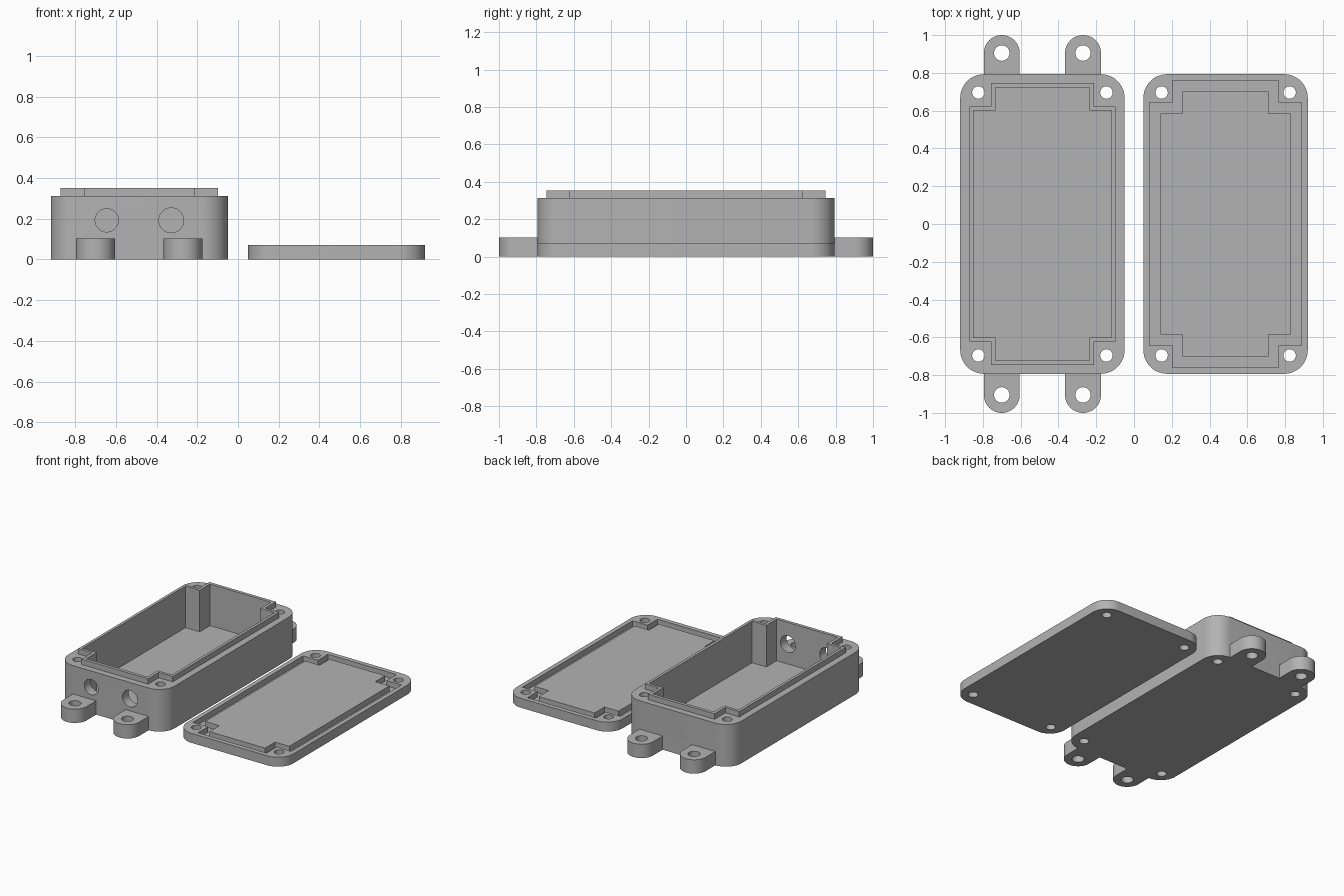
import bpy, bmesh, math
from mathutils import Matrix

if "Cube" in bpy.data.objects:
    bpy.data.objects.remove(bpy.data.objects["Cube"], do_unlink=True)

GREY = (0.45, 0.45, 0.45, 1)
plastic = bpy.data.materials.new("grey plastic")
plastic.use_nodes = True
plastic.diffuse_color = GREY
plastic.node_tree.nodes["Principled BSDF"].inputs["Base Color"].default_value = GREY

CX = 0.485                    # distance of each half from the centre line
HX, HY, RADIUS = 0.435, 0.793, 0.125
BOX_TOP, LIP_TOP, LID_TOP = 0.312, 0.352, 0.07
FLOOR, GROOVE_Z = 0.045, 0.03
SCREW_X, SCREW_Y, SCREW_R = 0.339, 0.696, 0.033


def add_object(name, bm):
    bmesh.ops.recalc_face_normals(bm, faces=bm.faces)
    mesh = bpy.data.meshes.new(name)
    bm.to_mesh(mesh)
    bm.free()
    mesh.materials.append(plastic)
    obj = bpy.data.objects.new(name, mesh)
    bpy.context.collection.objects.link(obj)
    return obj


def prism(name, outline, z0, z1):
    bm = bmesh.new()
    face = bm.faces.new([bm.verts.new((x, y, z0)) for x, y in outline])
    top = bmesh.ops.extrude_face_region(bm, geom=[face])["geom"]
    moved = [v for v in top if isinstance(v, bmesh.types.BMVert)]
    bmesh.ops.translate(bm, verts=moved, vec=(0, 0, z1 - z0))
    return add_object(name, bm)


def arc(x, y, r, start, sweep, steps):
    angles = [math.radians(start + sweep * i / steps) for i in range(steps + 1)]
    return [(x + r * math.cos(a), y + r * math.sin(a)) for a in angles]


def rounded(cx):
    pts = []
    for i, (sx, sy) in enumerate([(1, 1), (-1, 1), (-1, -1), (1, -1)]):
        pts += arc(cx + sx * (HX - RADIUS), sy * (HY - RADIUS), RADIUS, 90 * i, 90, 12)
    return pts


def notched(cx, hx, hy, nx, ny):
    """Rectangle with a square notch at each corner."""
    quarter = [(hx, ny), (nx, ny), (nx, hy)]
    pts = []
    for sx, sy in [(1, 1), (-1, 1), (-1, -1), (1, -1)]:
        corner = quarter if sx * sy > 0 else quarter[::-1]
        pts += [(cx + sx * x, sy * y) for x, y in corner]
    return pts


def rod(x, y, z, r, length, along_y=False):
    bm = bmesh.new()
    turn = Matrix.Rotation(math.pi / 2, 4, "X") if along_y else Matrix()
    bmesh.ops.create_cone(bm, cap_ends=True, segments=40, radius1=r, radius2=r,
                          depth=length, matrix=Matrix.Translation((x, y, z)) @ turn)
    return add_object("cutter", bm)


def combine(target, tool, operation):
    mod = target.modifiers.new("combine", "BOOLEAN")
    mod.operation, mod.object, mod.solver = operation, tool, "EXACT"
    bpy.context.view_layer.objects.active = target
    bpy.ops.object.modifier_apply(modifier=mod.name)
    bpy.data.objects.remove(tool, do_unlink=True)


def drill_corners(target, cx):
    for sx in (-1, 1):
        for sy in (-1, 1):
            combine(target, rod(cx + sx * SCREW_X, sy * SCREW_Y, 0.2, SCREW_R, 1), "DIFFERENCE")


# Box body with raised sealing lip
box = prism("enclosure_box", rounded(-CX), 0, BOX_TOP)
combine(box, prism("lip", notched(-CX, 0.386, 0.746, 0.272, 0.622), 0.1, LIP_TOP), "UNION")

# Mounting tabs with rounded ends
for tx in (-0.215, 0.215):
    for sy in (-1, 1):
        x, r = tx - CX, 0.095
        end = arc(x, sy * (1 - r), r, 0, sy * 180, 24)
        outline = [(x + r, sy * 0.76)] + end + [(x - r, sy * 0.76)]
        combine(box, prism("tab", outline, 0, 0.102), "UNION")
        combine(box, rod(x, sy * 0.905, 0.05, 0.041, 0.4), "DIFFERENCE")

# Cavity, leaving a screw post in every corner
combine(box, prism("cavity", notched(-CX, 0.365, 0.722, 0.249, 0.601), FLOOR, 0.6), "DIFFERENCE")
drill_corners(box, -CX)

# Cable holes in the front wall
for x, r in ((-0.645, 0.057), (-0.328, 0.061)):
    combine(box, rod(x, -0.77, 0.192, r, 0.24, True), "DIFFERENCE")

# Lid with a groove that takes the lip
lid = prism("enclosure_lid", rounded(CX), 0, LID_TOP)
groove = prism("groove", notched(CX, 0.402, 0.759, 0.28, 0.643), GROOVE_Z, 0.2)
combine(groove, prism("island", notched(CX, 0.344, 0.701, 0.228, 0.585), -0.1, 0.4), "DIFFERENCE")
combine(lid, groove, "DIFFERENCE")
drill_corners(lid, CX)

# Smooth the rounded walls and keep the edges crisp
for obj in (box, lid):
    bpy.ops.object.select_all(action="DESELECT")
    obj.select_set(True)
    bpy.context.view_layer.objects.active = obj
    bpy.ops.object.shade_smooth_by_angle(angle=math.radians(30))
